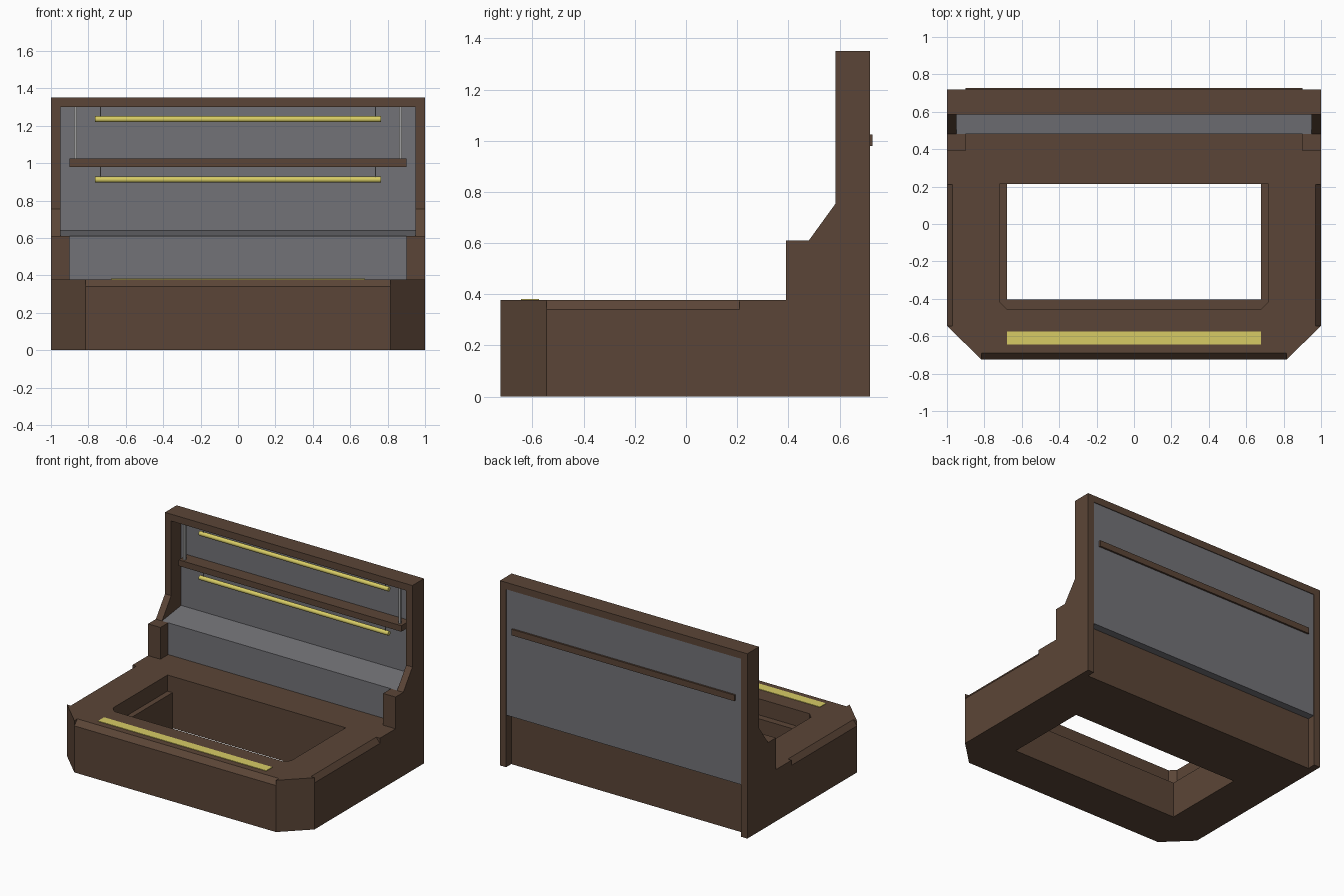
import bpy, bmesh, math
from mathutils import Vector

if "Cube" in bpy.data.objects:
    bpy.data.objects.remove(bpy.data.objects["Cube"])


def material(name, rgb):
    m = bpy.data.materials.new(name)
    m.diffuse_color = (*rgb, 1)
    m.use_nodes = True
    m.node_tree.nodes["Principled BSDF"].inputs["Base Color"].default_value = m.diffuse_color
    return m


WOOD = material("dark_wood", (0.105, 0.06, 0.038))
GREY = material("grey_panel", (0.17, 0.17, 0.185))
STEEL = material("steel", (0.35, 0.35, 0.35))
YELLOW = material("yellow_light", (0.68, 0.6, 0.13))


def loft(name, rings, mat):
    """Solid through matching rings of 3D points, capped at both ends."""
    bm = bmesh.new()
    rows = [[bm.verts.new(p) for p in r] for r in rings]
    n = len(rows[0])
    for a, b in zip(rows, rows[1:]):
        for i in range(n):
            j = (i + 1) % n
            bm.faces.new((a[i], a[j], b[j], b[i]))
    bm.faces.new(rows[0][::-1])
    bm.faces.new(rows[-1])
    bmesh.ops.remove_doubles(bm, verts=bm.verts, dist=1e-5)
    bmesh.ops.recalc_face_normals(bm, faces=bm.faces)
    me = bpy.data.meshes.new(name)
    bm.to_mesh(me)
    bm.free()
    ob = bpy.data.objects.new(name, me)
    me.materials.append(mat)
    bpy.context.collection.objects.link(ob)
    return ob


def prism_z(name, pts, z0, z1, mat):
    return loft(name, [[(x, y, z) for x, y in pts] for z in (z0, z1)], mat)


def prism_x(name, pts, x0, x1, mat):
    return loft(name, [[(x, y, z) for y, z in pts] for x in (x0, x1)], mat)


def box(name, x, y, z, mat):
    return prism_z(name, [(x[0], y[0]), (x[1], y[0]), (x[1], y[1]), (x[0], y[1])], *z, mat)


def rod(name, a, b, r, mat, sides=12):
    a, b = Vector(a), Vector(b)
    bpy.ops.mesh.primitive_cylinder_add(vertices=sides, radius=r, depth=(b - a).length,
                                        location=(a + b) / 2)
    ob = bpy.context.object
    ob.name = name
    ob.rotation_euler = (b - a).to_track_quat('Z', 'Y').to_euler()
    ob.data.materials.append(mat)
    bpy.ops.object.shade_smooth_by_angle(angle=math.radians(40))


def cut(ob, cutter):
    mod = ob.modifiers.new("cut", 'BOOLEAN')
    mod.operation, mod.solver, mod.object = 'DIFFERENCE', 'EXACT', cutter
    bpy.context.view_layer.objects.active = ob
    bpy.ops.object.modifier_apply(modifier=mod.name)
    bpy.data.objects.remove(cutter)


def mirrored(half):
    return half + [(-x, y) for x, y in reversed(half)]


# Counter base: clipped front corners, sloped top edge on the front and sides
back = [(1, .585), (.95, .585), (.95, .66)]
lower = mirrored([(.815, -.725), (.815, -.725), (1, -.545), (1, -.545),
                  (1, .21), (1, .21)] + back)
upper = mirrored([(.815, -.69), (.815, -.725), (1, -.545), (.97, -.545),
                  (.97, .21), (1, .21)] + back)
base = loft("counter_base", [[(x, y, z) for x, y in ring]
                             for ring, z in ((lower, 0), (lower, .34), (upper, .378))], WOOD)

# Central opening with a wider recess at the top
cut(base, box("opening_cutter", (-.68, .68), (-.405, .215), (-.1, .5), WOOD))
cut(base, prism_z("recess_cutter", mirrored([(.68, -.455), (.72, -.415), (.72, .215)]),
                  .26, .5, WOOD))

# Yellow strip on the front of the counter
box("counter_light_strip", (-.68, .68), (-.645, -.575), (.37, .382), YELLOW)

# Stepped side posts, front blocks, hanging rods
post = [(.39, .378), (.39, .61), (.48, .61), (.585, .755), (.585, 1.35),
        (.72, 1.35), (.72, 0), (.585, 0), (.585, .378)]
for s, side in ((-1, "left"), (1, "right")):
    prism_x(side + "_post", post, s * .95, s, WOOD)
    box(side + "_post_block", sorted((s * .9, s * .95)), (.39, .48), (.378, .61), WOOD)
    box(side + "_shelf_hanger", (s * .87 - .008, s * .87 + .008), (.62, .636),
        (1.02, 1.3), STEEL)

# Top beam, back panel and lower ledge
box("top_beam", (-.95, .95), (.585, .72), (1.3, 1.35), WOOD)
box("back_panel", (-.95, .95), (.70, .715), (.378, 1.3), GREY)
prism_x("panel_ledge", [(.48, .378), (.48, .61), (.70, .64), (.70, .378)], -.95, .95, GREY)

# Shelf passing through the back panel
box("shelf", (-.9, .9), (.6, .728), (.98, 1.024), WOOD)

# Light tubes hung below the top beam and the shelf
for name, z, top in (("upper", 1.235, 1.3), ("lower", .912, .98)):
    rod(name + "_light_tube", (-.765, .652, z), (.765, .652, z), .016, YELLOW)
    for x in (-.735, .735):
        rod(name + "_tube_bracket", (x, .652, z), (x, .652, top), .004, STEEL, 6)
